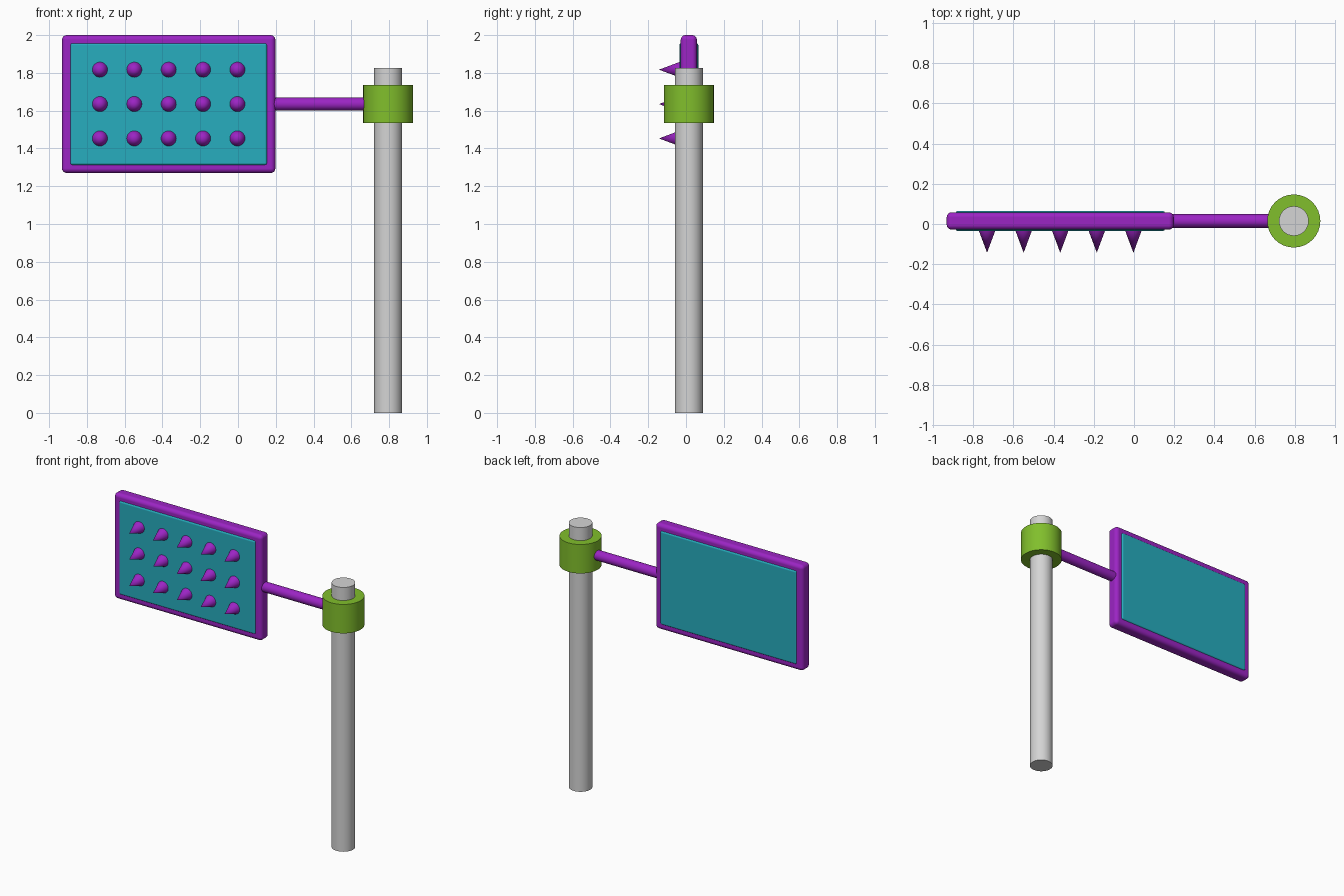
import bpy
import math

if "Cube" in bpy.data.objects:
    bpy.data.objects.remove(bpy.data.objects["Cube"])


def material(name, rgb):
    mat = bpy.data.materials.new(name)
    mat.use_nodes = True
    mat.diffuse_color = (*rgb, 1)
    mat.node_tree.nodes["Principled BSDF"].inputs["Base Color"].default_value = (*rgb, 1)
    return mat


PURPLE = material("purple", (0.33, 0.018, 0.55))
TEAL = material("teal", (0.02, 0.42, 0.52))
GREEN = material("green", (0.22, 0.52, 0.025))
GREY = material("light grey", (0.66, 0.66, 0.66))
Y = 0.015  # shared centre line of pole, arm and board


def finish(name, mat):
    obj = bpy.context.object
    obj.name = name
    obj.data.materials.append(mat)
    bpy.ops.object.shade_smooth_by_angle(angle=math.radians(35))
    return obj


def cylinder(name, radius, length, centre, mat, rotation=(0, 0, 0)):
    bpy.ops.mesh.primitive_cylinder_add(vertices=32, radius=radius, depth=length,
                                        location=centre, rotation=rotation)
    return finish(name, mat)


def rounded_box(name, size, centre, bevel, mat):
    bpy.ops.mesh.primitive_cube_add(size=1, location=centre)
    bpy.context.object.scale = size
    bpy.ops.object.transform_apply(location=False, rotation=False, scale=True)
    obj = finish(name, mat)
    mod = obj.modifiers.new("Rounded edges", "BEVEL")
    mod.width = bevel
    mod.segments = 4
    mod.harden_normals = True
    return obj


# Upright pole and the collar clamped around it
cylinder("pole", 0.074, 1.825, (0.795, Y, 0.9125), GREY)
cylinder("collar", 0.132, 0.2, (0.795, Y, 1.635), GREEN)

# Arm from collar to board
cylinder("arm", 0.034, 0.55, (0.435, Y, 1.635), PURPLE, (0, math.pi / 2, 0))

# Board: rounded frame with a slightly thicker panel through it
rounded_box("board_frame", (1.13, 0.086, 0.73), (-0.367, Y, 1.635), 0.025, PURPLE)
rounded_box("board_panel", (1.042, 0.1, 0.646), (-0.367, Y, 1.635), 0.012, TEAL)

# Grid of spikes on the front of the board
for row in range(3):
    for col in range(5):
        bpy.ops.mesh.primitive_cone_add(
            vertices=24, radius1=0.041, radius2=0, depth=0.11,
            location=(-0.367 + (col - 2) * 0.182, -0.088, 1.635 + (row - 1) * 0.182),
            rotation=(math.pi / 2, 0, 0))
        finish(f"spike_{row + 1}_{col + 1}", PURPLE)
